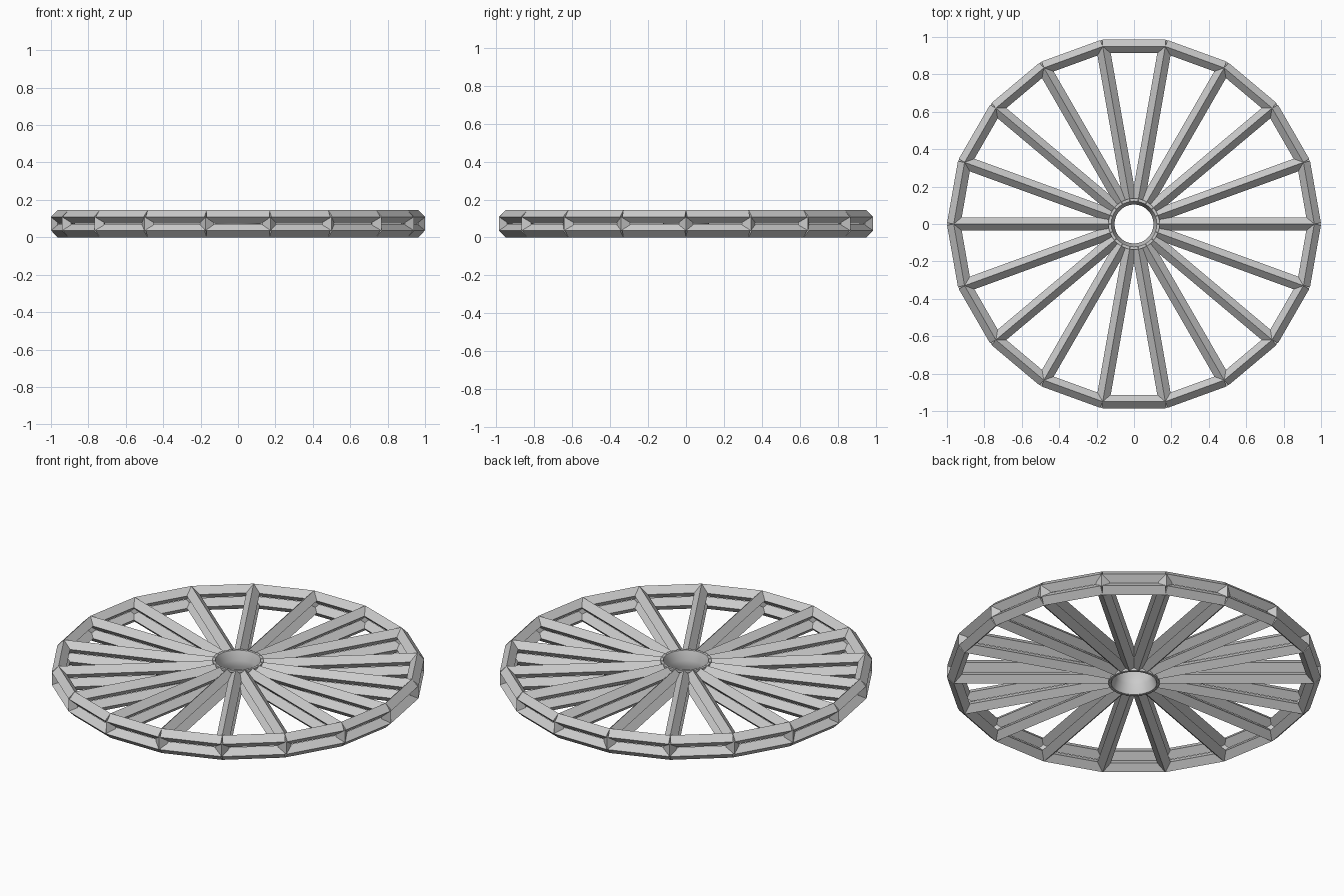
import bpy, bmesh, math
from mathutils import Vector, Matrix

if "Cube" in bpy.data.objects:
    bpy.data.objects.remove(bpy.data.objects["Cube"])

N = 18            # spokes and rim segments
R = 0.964         # radius of the rim corners
T = 0.036         # half diagonal of every diamond bar
LEVELS = {"lower": T, "upper": 0.109}


def make_object(name, bm):
    bmesh.ops.recalc_face_normals(bm, faces=bm.faces)
    mesh = bpy.data.meshes.new(name)
    bm.to_mesh(mesh)
    bm.free()
    obj = bpy.data.objects.new(name, mesh)
    bpy.context.collection.objects.link(obj)
    return obj


def polar(radius, i, z):
    a = 2 * math.pi * i / N
    return Vector((radius * math.cos(a), radius * math.sin(a), z))


def bar(bm, p, q, up):
    """Four-sided bar from p to q with one corner pointing along up."""
    side = (q - p).normalized().cross(up)
    offsets = [up * T, side * T, -up * T, -side * T]
    a = [bm.verts.new(p + o) for o in offsets]
    b = [bm.verts.new(q + o) for o in offsets]
    bm.faces.new(a)
    bm.faces.new(b[::-1])
    for k in range(4):
        j = (k + 1) % 4
        bm.faces.new((a[k], b[k], b[j], a[j]))


UP = Vector((0, 0, 1))

# Rims and spokes, one set on each level
for level, z in LEVELS.items():
    rim, spokes = bmesh.new(), bmesh.new()
    for i in range(N):
        bar(rim, polar(R, i, z), polar(R, i + 1, z), UP)
        bar(spokes, polar(0.125, i, z), polar(R, i, z), UP)
    make_object(level + "_rim", rim)
    make_object(level + "_spokes", spokes)

# Short posts joining the two rims at each corner
posts = bmesh.new()
for i in range(N):
    bar(posts, polar(R, i, LEVELS["lower"]), polar(R, i, LEVELS["upper"]), polar(1, i, 0))
make_object("rim_posts", posts)

# Hub ring with a bore that narrows to a waist
profile = [(0.104, 0.055), (0.122, 0.002), (0.137, 0.002), (0.137, 0.012), (0.120, 0.04),
           (0.120, 0.105), (0.137, 0.133), (0.137, 0.143), (0.122, 0.143), (0.104, 0.09)]
hub = bmesh.new()
SEG = 36
rings = [[hub.verts.new((r * math.cos(2 * math.pi * s / SEG), r * math.sin(2 * math.pi * s / SEG), z))
          for r, z in profile] for s in range(SEG)]
for s in range(SEG):
    a, b = rings[s], rings[(s + 1) % SEG]
    for k in range(len(profile)):
        j = (k + 1) % len(profile)
        hub.faces.new((a[k], b[k], b[j], a[j]))
hub_obj = make_object("hub", hub)
bpy.context.view_layer.objects.active = hub_obj
hub_obj.select_set(True)
bpy.ops.object.shade_smooth_by_angle(angle=math.radians(20))
